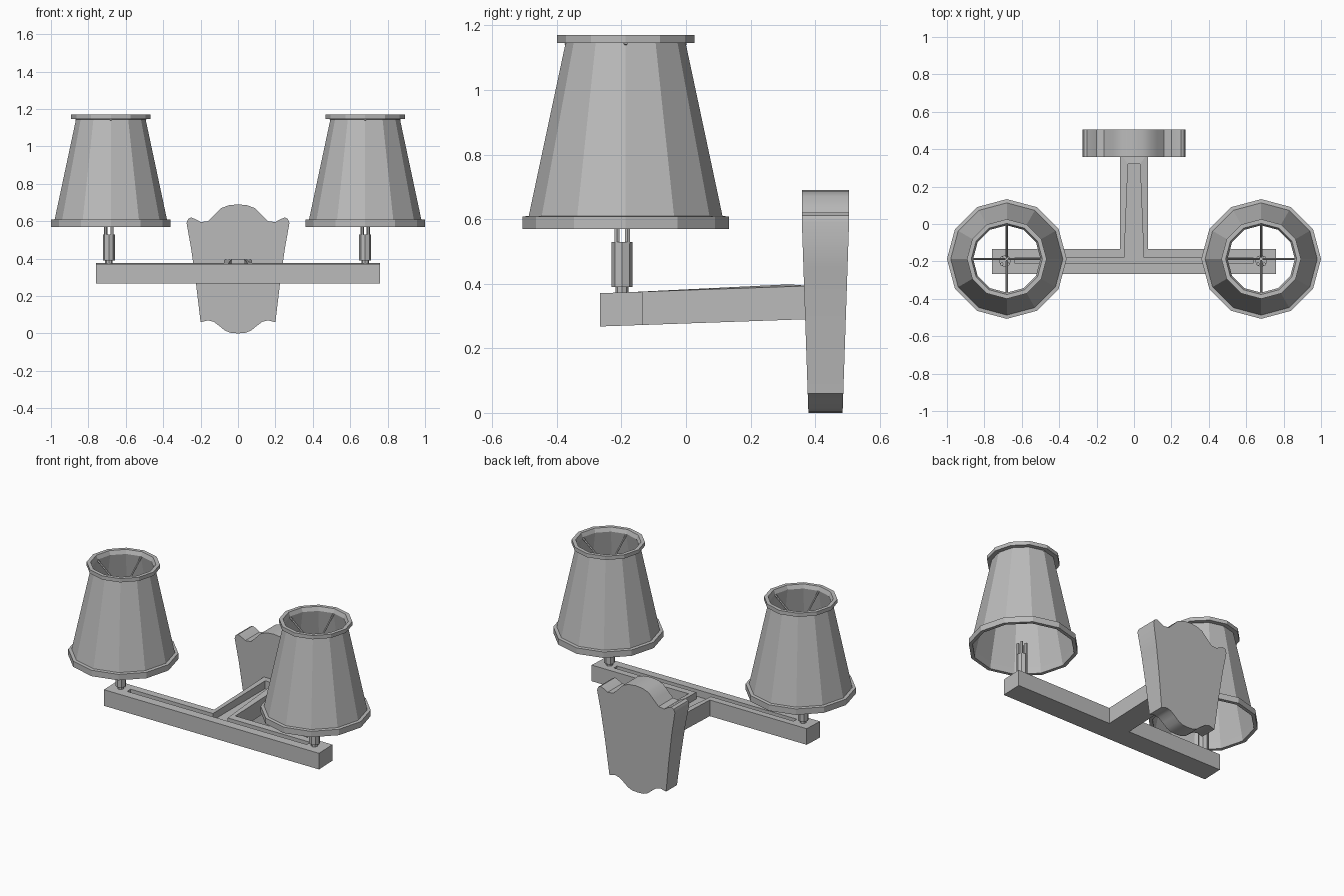
import bpy, bmesh, math
from mathutils import Vector

if "Cube" in bpy.data.objects:
    bpy.data.objects.remove(bpy.data.objects["Cube"], do_unlink=True)

metal = bpy.data.materials.new("plain grey")
metal.use_nodes = True
GREY = (0.5, 0.5, 0.5, 1)
metal.diffuse_color = GREY
metal.node_tree.nodes["Principled BSDF"].inputs["Base Color"].default_value = GREY


def finish(name, bm, smooth=None):
    """Turn a bmesh into a named object with outward normals."""
    bmesh.ops.recalc_face_normals(bm, faces=bm.faces)
    mesh = bpy.data.meshes.new(name)
    bm.to_mesh(mesh)
    bm.free()
    mesh.materials.append(metal)
    obj = bpy.data.objects.new(name, mesh)
    bpy.context.collection.objects.link(obj)
    if smooth:
        bpy.ops.object.select_all(action='DESELECT')
        obj.select_set(True)
        bpy.context.view_layer.objects.active = obj
        bpy.ops.object.shade_smooth_by_angle(angle=math.radians(smooth))
    return obj


def loft(bm, rings, closed=False):
    """Skin equal-length rings; cap the ends unless the loop is closed."""
    loops = [[bm.verts.new(p) for p in ring] for ring in rings]
    pairs = list(zip(loops, loops[1:]))
    if closed:
        pairs.append((loops[-1], loops[0]))
    for a, b in pairs:
        for i in range(len(a)):
            j = (i + 1) % len(a)
            bm.faces.new((a[i], a[j], b[j], b[i]))
    if not closed:
        bm.faces.new(loops[0])
        bm.faces.new(loops[-1])


def circle(x, y, r, z, sides):
    return [(x + r * math.cos(math.tau * i / sides),
             y + r * math.sin(math.tau * i / sides), z) for i in range(sides)]


def turned(bm, x, y, profile, sides, closed=False):
    loft(bm, [circle(x, y, r, z, sides) for r, z in profile], closed)


def rod(bm, start, end, r, sides=6):
    """Thin round rod between two points."""
    a, b = Vector(start), Vector(end)
    turn = (b - a).to_track_quat('Z', 'Y')
    loft(bm, [[p + turn @ Vector(c) for c in circle(0, 0, r, 0, sides)] for p in (a, b)])


# T-shaped arm with a sunken channel, rising slightly toward the wall
def tee(end_x, front, back, root, tip, wall, z, lift=0):
    right = [(end_x, front), (end_x, back), (root, back), (tip, wall)]
    outline = right + [(-x, y) for x, y in reversed(right)]
    return [(x, y, z + 0.035 * (y + 0.2) + (lift if y == wall else 0)) for x, y in outline]


outer = (0.76, -0.267, -0.133, 0.075, 0.075, 0.38)
inner = (0.635, -0.212, -0.178, 0.052, 0.032, 0.32)
bm = bmesh.new()
loft(bm, [tee(*outer, 0.27), tee(*outer, 0.373), tee(*inner, 0.373, 0.007), tee(*inner, 0.33)])
finish("support_arm", bm)

# Scalloped wall plate, thinner toward the bottom
half = [(0.05, 0.685), (0.09, 0.67), (0.125, 0.635), (0.16, 0.6), (0.2, 0.595), (0.225, 0.61),
        (0.25, 0.62), (0.267, 0.612), (0.275, 0.59), (0.25, 0.45), (0.225, 0.27), (0.2, 0.06),
        (0.16, 0.07), (0.13, 0.062), (0.1, 0.04), (0.07, 0.015), (0.04, 0.003)]
plate = [(0, 0.69)] + half + [(0, 0)] + [(-x, z) for x, z in reversed(half)]
bm = bmesh.new()
loft(bm, [[(x, 0.432 + side * (0.053 + 0.034 * min(z, 0.6)), z) for x, z in plate]
          for side in (-1, 1)])
finish("wall_plate", bm, 35)

# Lamps: shade with rims, wire spokes and socket on each end
shade_profile = [(0.32, 0.57), (0.32, 0.608), (0.30, 0.61), (0.186, 1.145), (0.213, 1.146),
                 (0.213, 1.17), (0.19, 1.17), (0.18, 1.145), (0.292, 0.608), (0.298, 0.57)]
for label, x in (("right", -0.68), ("left", 0.68)):
    y = -0.187
    bm = bmesh.new()
    turned(bm, x, y, shade_profile, 12, closed=True)
    finish(label + "_shade", bm)

    bm = bmesh.new()
    for k in range(4):
        c, s = math.cos(k * math.pi / 2), math.sin(k * math.pi / 2)
        rod(bm, (x + 0.187 * c, y + 0.187 * s, 1.146), (x + 0.01 * c, y + 0.01 * s, 1.0), 0.006)
    finish(label + "_shade_spokes", bm)

    bm = bmesh.new()
    sx, sy = x - (0.01 if x < 0 else 0), -0.198
    turned(bm, sx, sy, [(0.02, 0.36), (0.02, 0.39), (0.032, 0.39), (0.032, 0.53)], 8)
    for k in range(4):
        a = math.pi / 4 + k * math.pi / 2
        px, py = sx + 0.023 * math.cos(a), sy + 0.023 * math.sin(a)
        rod(bm, (px, py, 0.525), (px, py, 0.61), 0.009)
    finish(label + "_socket", bm, 30)
